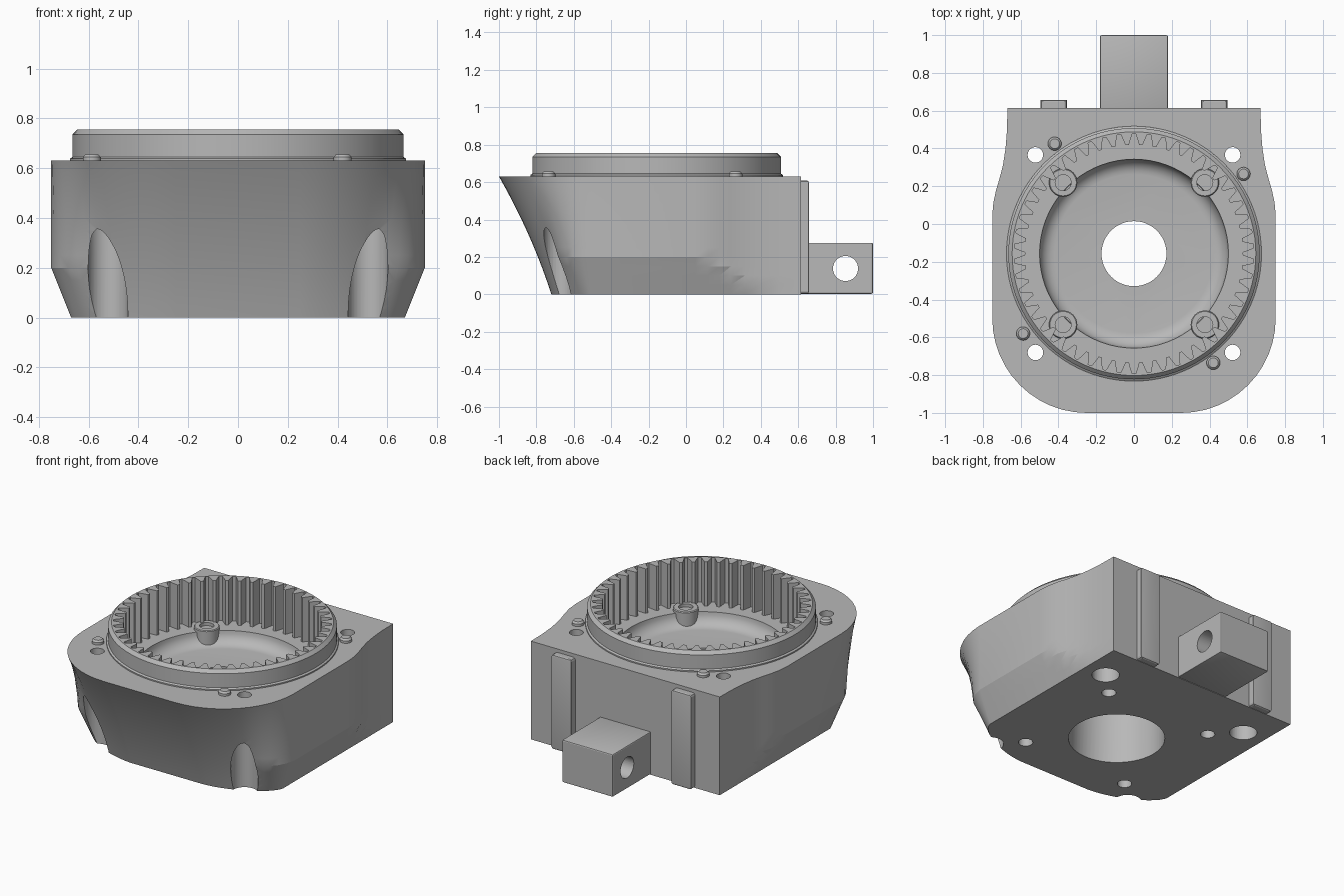
import bpy, bmesh
from math import sin, cos, pi, radians

old = bpy.data.objects.get("Cube")
if old:
    bpy.data.objects.remove(old, do_unlink=True)

grey = bpy.data.materials.new("machined_grey")
grey.use_nodes = True
grey.diffuse_color = (0.48, 0.48, 0.48, 1)
grey.node_tree.nodes["Principled BSDF"].inputs["Base Color"].default_value = (0.48, 0.48, 0.48, 1)

CY = -0.157      # y of the gear axis
TOP = 0.63       # height of the housing deck


def loft(name, sections):
    """Skin a stack of equal-length closed loops and cap both ends."""
    bm = bmesh.new()
    rings = [[bm.verts.new(p) for p in s] for s in sections]
    n = len(rings[0])
    for a, b in zip(rings, rings[1:]):
        for i in range(n):
            j = (i + 1) % n
            bm.faces.new((a[i], a[j], b[j], b[i]))
    bm.faces.new(rings[0][::-1])
    bm.faces.new(rings[-1])
    bmesh.ops.triangulate(bm, faces=[f for f in bm.faces if len(f.verts) == 4])
    bmesh.ops.recalc_face_normals(bm, faces=bm.faces)
    me = bpy.data.meshes.new(name)
    bm.to_mesh(me)
    bm.free()
    me.materials.append(grey)
    ob = bpy.data.objects.new(name, me)
    bpy.context.collection.objects.link(ob)
    return ob


def turned(name, profile, x=0, y=CY, n=32):
    """Round part from (radius, z) steps."""
    return loft(name, [[(x + r * cos(2 * pi * i / n), y + r * sin(2 * pi * i / n), z)
                        for i in range(n)] for r, z in profile])


def box(name, lo, hi):
    (x0, y0, z0), (x1, y1, z1) = lo, hi
    return loft(name, [[(x0, y0, z), (x1, y0, z), (x1, y1, z), (x0, y1, z)] for z in (z0, z1)])


def apply(ob, mod):
    bpy.context.view_layer.objects.active = ob
    bpy.ops.object.modifier_apply(modifier=mod.name)


def combine(ob, tool, op="DIFFERENCE"):
    mod = ob.modifiers.new("combine", "BOOLEAN")
    mod.operation, mod.solver, mod.object = op, "EXACT", tool
    apply(ob, mod)
    bpy.data.objects.remove(tool, do_unlink=True)


def bevel(ob, width):
    mod = ob.modifiers.new("edge", "BEVEL")
    mod.width, mod.segments, mod.limit_method = width, 2, "ANGLE"
    apply(ob, mod)


# Housing: waisted back, straight sides, rounded front that sweeps in below
def outline(z):
    u = z / TOP
    front = 1 - 0.72 * u - 0.28 * u * u
    side = max(0, 1 - z / 0.2)
    half = [(min(x, 0.75 - 0.08 * side), y) for x, y in
            ((0.67, 0.615), (0.672, 0.5), (0.68, 0.4), (0.693, 0.315),
             (0.712, 0.24), (0.73, 0.18), (0.744, 0.115), (0.75, 0.05))]
    steps = 12
    for k in range(steps + 1):
        a = pi / 2 * k / steps
        c, s = max(0, cos(a)), sin(a)
        w = min(1, 1.4 * s)
        t = side + (front - side) * w
        upper = (0.25 + 0.5 * c, -0.5 - 0.5 * s)
        lower = (0.25 + 0.42 * c ** 1.25, -0.5 - 0.22 * s ** 1.25)
        half.append(tuple(p + (q - p) * t for p, q in zip(upper, lower)))
    return [(x, y, z) for x, y in half] + [(-x, y, z) for x, y in reversed(half)]


levels = [0.05 * i for i in range(13)] + [TOP]
housing = loft("housing", [outline(z) for z in levels])

# Raised collar around the gear
combine(housing, turned("collar", [(0.675, 0.55), (0.675, 0.638), (0.665, 0.645),
                                   (0.665, 0.735), (0.645, 0.755)], n=96), "UNION")

# Internal gear teeth
TEETH, PER = 50, 8
gear = []
for i in range(TEETH * PER):
    a = 2 * pi * i / (TEETH * PER)
    r = 0.605 + 0.03 * max(-1, min(1, 1.35 * cos(TEETH * a)))
    gear.append((r * sin(a), CY + r * cos(a)))
combine(housing, loft("gear_cut", [[(x, y, z) for x, y in gear] for z in (0.47, 0.9)]))

# Bowl floor with a rounded edge, centre hole and underside bore
bowl = [(0.42 + 0.08 * sin(radians(a)), 0.47 - 0.08 * cos(radians(a))) for a in range(0, 91, 15)]
combine(housing, turned("bowl_cut", bowl + [(0.5, 0.6)], n=72))
combine(housing, turned("bore_cut", [(0.28, -0.1), (0.28, 0.34)], n=64))
combine(housing, turned("hole_cut", [(0.172, 0.2), (0.172, 0.5)], n=48))

# Mounting holes with counterbores, and smaller blind holes under the posts
for sx in (-1, 1):
    for sy in (-1, 1):
        x, y = sx * 0.522, CY + sy * 0.523
        combine(housing, turned("screw_cut", [(0.08, -0.1), (0.08, 0.45),
                                              (0.041, 0.45), (0.041, 0.9)], x, y))
        x, y = sx * 0.375, CY + sy * 0.376
        combine(housing, turned("blind_cut", [(0.042, -0.1), (0.042, 0.2)], x, y))
        turned("screw_post", [(0.075, 0.37), (0.075, 0.485), (0.07, 0.49), (0.042, 0.49),
                              (0.042, 0.45)], x, y)

# Locating pips on the deck
for x, y in ((-0.42, 0.425), (0.58, 0.265), (-0.587, -0.58), (0.42, -0.735)):
    turned("locating_pip", [(0.036, 0.6), (0.036, 0.645), (0.026, 0.656)], x, y, 24)

# Rear guide rails
for side in (-1, 1):
    rail = box("guide_rail", (side * 0.425 - 0.07, 0.58, 0.002), (side * 0.425 + 0.07, 0.657, 0.608))
    bevel(rail, 0.012)

# Rear lug with a cross hole
lug = box("rear_lug", (-0.18, 0.58, 0.003), (0.18, 1.0, 0.275))
bevel(lug, 0.008)
pin = [[(x, 0.853 + 0.067 * cos(2 * pi * i / 40), 0.138 + 0.067 * sin(2 * pi * i / 40))
        for i in range(40)] for x in (-0.3, 0.3)]
combine(lug, loft("pin_cut", pin))

# Smooth shading with crisp edges
bpy.ops.object.select_all(action="DESELECT")
for ob in bpy.context.collection.objects:
    if ob.type == "MESH" and ob.data.materials and ob.data.materials[0] == grey:
        ob.select_set(True)
        bpy.context.view_layer.objects.active = ob
bpy.ops.object.shade_smooth_by_angle(angle=radians(20))
